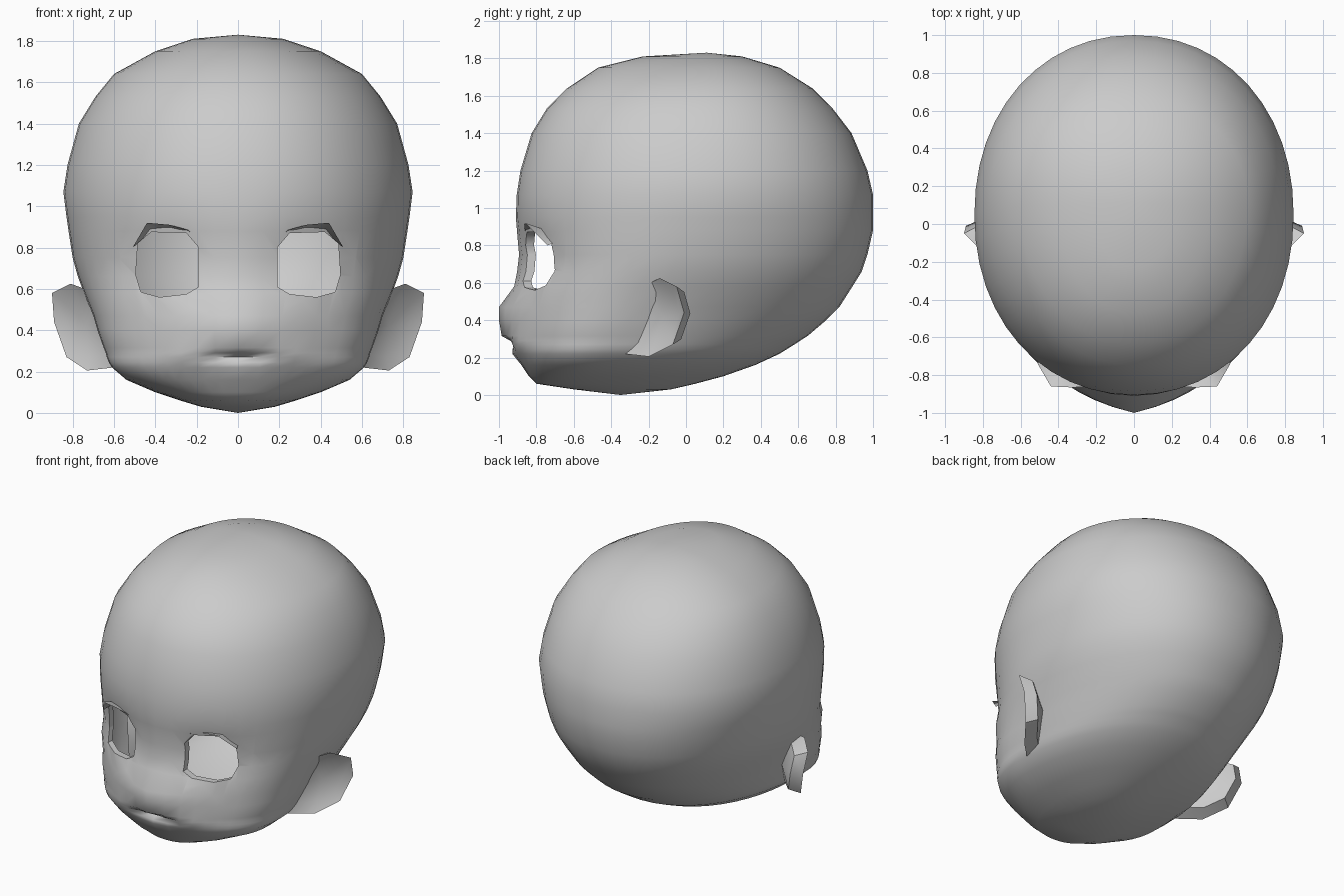
import bpy, bmesh
from math import sin, cos, pi, exp, radians
from mathutils import Vector

if "Cube" in bpy.data.objects:
    bpy.data.objects.remove(bpy.data.objects["Cube"])

COLS = 48


def finish(name, bm, angle=50, mirror=False):
    me = bpy.data.meshes.new(name)
    bm.to_mesh(me)
    bm.free()
    ob = bpy.data.objects.new(name, me)
    bpy.context.collection.objects.link(ob)
    bpy.ops.object.select_all(action='DESELECT')
    ob.select_set(True)
    bpy.context.view_layer.objects.active = ob
    bpy.ops.object.shade_smooth_by_angle(angle=radians(angle))
    if mirror:
        ob.modifiers.new("Mirror", 'MIRROR')
    return ob


def bridge(bm, a, b, closed=True):
    n = len(a)
    for i in range(n if closed else n - 1):
        j = (i + 1) % n
        bm.faces.new((a[i], a[j], b[j], b[i]))


def fan(bm, ring, co):
    c = bm.verts.new(co)
    for i in range(len(ring)):
        bm.faces.new((ring[i], ring[(i + 1) % len(ring)], c))


# Skull rings: z, half width, y of widest point, front y, back y, nose bulge
rows = [(.03, .18, -.35, -.60, -.08, 0), (.06, .28, -.40, -.80, .05, 0),
        (.10, .40, -.42, -.83, .20, .01), (.16, .54, -.42, -.86, .37, .02),
        (.22, .61, -.42, -.89, .50, .04), (.245, .625, -.40, -.895, .54, .06),
        (.27, .635, -.38, -.90, .58, .08), (.29, .64, -.36, -.90, .61, .09),
        (.315, .65, -.35, -.90, .65, .09), (.40, .68, -.30, -.90, .75, .10),
        (.47, .70, -.22, -.90, .82, .10), (.58, .745, -.12, -.90, .89, .02),
        (.66, .775, -.08, -.895, .94, .01), (.75, .80, -.04, -.895, .97, 0),
        (.88, .82, 0, -.905, 1, 0), (.95, .83, .02, -.91, 1, 0),
        (1.07, .845, .05, -.905, 1, 0), (1.20, .825, .06, -.885, .97, 0),
        (1.40, .77, .07, -.825, .885, 0), (1.53, .69, .08, -.745, .785, 0),
        (1.64, .60, .10, -.635, .675, 0), (1.75, .40, .10, -.47, .50, 0),
        (1.81, .22, .10, -.23, .30, 0)]


def skull_point(row, a):
    z, w, yw, yf, yb, nose = row
    s, c = sin(a), cos(a)
    n = 2.3 if z < .6 and c > 0 else 2.1
    x = w * abs(s) ** (2 / n) * (1 if s > 0 else -1)
    y = yw + ((yf if c > 0 else yb) - yw) * abs(c) ** (2 / n)
    if c > 0:
        y -= nose * max(0, 1 - abs(x) / .42)
        y += .045 * exp(-((abs(x) - .34) / .2) ** 2 - ((z - .72) / .17) ** 2)
        y += .085 * exp(-((z - .272) / .025) ** 2) * max(0, 1 - (x / .16) ** 2)
    return (x, y, z)


bm = bmesh.new()
rings = [[bm.verts.new(skull_point(r, 2 * pi * i / COLS)) for i in range(COLS)] for r in rows]
for a, b in zip(rings, rings[1:]):
    bridge(bm, a, b)
fan(bm, rings[0][::-1], (0, -.35, 0))
fan(bm, rings[-1], (0, .11, 1.83))
bmesh.ops.recalc_face_normals(bm, faces=bm.faces)

# Eye openings: clip the face with the outline's sides, then remove the inside
eye = [(.19, .61), (.19, .80), (.25, .87), (.42, .875), (.485, .82),
       (.495, .67), (.47, .585), (.38, .56), (.25, .575)]
for side in (1, -1):
    planes = []
    for i, (x, z) in enumerate(eye):
        x2, z2 = eye[(i + 1) % len(eye)]
        planes.append((Vector((side * x, 0, z)), Vector((side * (z - z2), 0, x2 - x)).normalized()))

    def inside(count):
        out = []
        for f in bm.faces:
            c = f.calc_center_median()
            if c.y < -.3 and c.x * side > 0 and all(
                    max((v.co - p).dot(-n) for v in f.verts) > 1e-4 and
                    (k >= count or (c - p).dot(n) < 0) for k, (p, n) in enumerate(planes)):
                out.append(f)
        return out

    for k, (p, n) in enumerate(planes):
        fs = inside(k)
        geom = set(fs) | {e for f in fs for e in f.edges} | {v for f in fs for v in f.verts}
        bmesh.ops.bisect_plane(bm, geom=list(geom), plane_co=p, plane_no=n, dist=1e-5)
    bmesh.ops.delete(bm, geom=inside(len(planes)), context='FACES')

# Eyelid rims turned into the head
edges = [e for e in bm.edges if e.is_boundary]
res = bmesh.ops.extrude_edge_only(bm, edges=edges)
for v in res['geom']:
    if isinstance(v, bmesh.types.BMVert):
        v.co.y += .045
finish("head", bm)

# Ears: cupped plates angled outward and back
rim = [Vector(p) for p in [(.70, -.22, .585), (.81, -.14, .625), (.90, -.05, .58),
       (.89, -.01, .44), (.83, -.07, .27), (.73, -.20, .205), (.60, -.33, .22), (.62, -.32, .42)]]
mid = Vector((.75, -.16, .42))
bm = bmesh.new()


def ear_ring(scale, offset):
    return [bm.verts.new(mid + (p - mid) * scale + Vector(offset)) for p in rim]


edge = ear_ring(1, (0, 0, 0))
cup = ear_ring(.7, (-.015, .02, 0))
back = ear_ring(.82, (-.05, .06, 0))
bridge(bm, edge, cup)
fan(bm, cup, mid + Vector((-.02, .03, 0)))
bridge(bm, back, edge)
fan(bm, back[::-1], mid + Vector((-.07, .08, 0)))
bmesh.ops.recalc_face_normals(bm, faces=bm.faces)
finish("ears", bm, 40, True)

# Upper eyelashes: narrow strips over the eyes
root = [(.20, -.835, .82), (.25, -.825, .872), (.33, -.79, .888), (.42, -.745, .88), (.485, -.685, .82)]
tip = [(.20, -.85, .84), (.24, -.862, .885), (.33, -.865, .91), (.44, -.86, .92), (.51, -.74, .80)]
bm = bmesh.new()
bridge(bm, [bm.verts.new(p) for p in root], [bm.verts.new(p) for p in tip], False)
finish("eyelashes", bm, 60, True)
